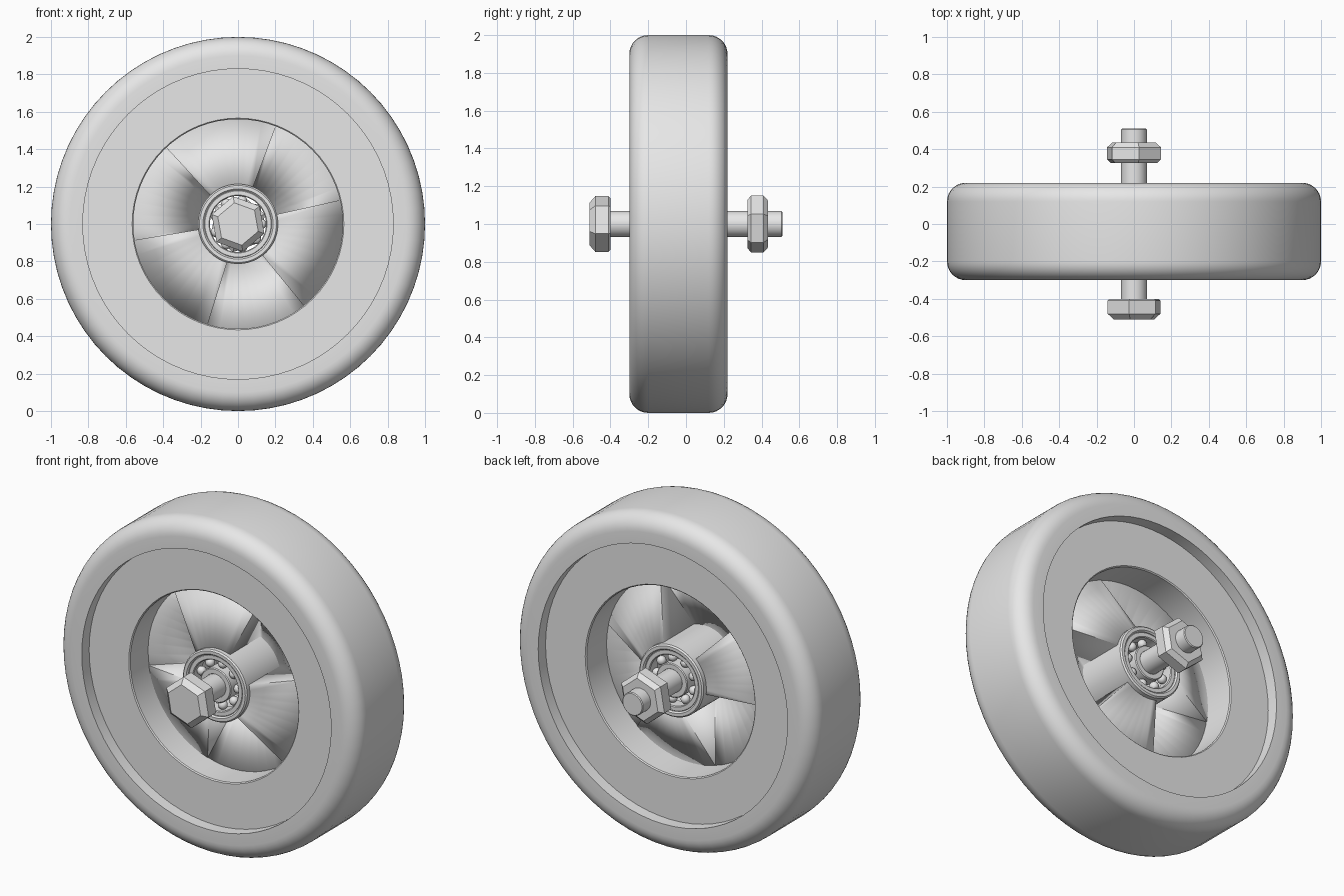
import bpy, bmesh
from math import cos, sin, radians, tau, pi

cube = bpy.data.objects.get("Cube")
if cube:
    bpy.data.objects.remove(cube, do_unlink=True)

grey = bpy.data.materials.new("plain_grey")
grey.use_nodes = True
grey.diffuse_color = (0.8, 0.8, 0.8, 1)
grey.node_tree.nodes["Principled BSDF"].inputs["Base Color"].default_value = (0.8, 0.8, 0.8, 1)

AXLE_Z = 1.0
MID = -0.04  # middle plane of the wheel


def polar(r, angle, y):
    return (r * cos(angle), y, AXLE_Z + r * sin(angle))


def finish(bm, name, smooth=True):
    bmesh.ops.remove_doubles(bm, verts=bm.verts, dist=0.0001)
    bmesh.ops.recalc_face_normals(bm, faces=bm.faces)
    mesh = bpy.data.meshes.new(name)
    bm.to_mesh(mesh)
    bm.free()
    mesh.materials.append(grey)
    obj = bpy.data.objects.new(name, mesh)
    bpy.context.collection.objects.link(obj)
    bpy.ops.object.select_all(action="DESELECT")
    obj.select_set(True)
    bpy.context.view_layer.objects.active = obj
    if smooth:
        bpy.ops.object.shade_smooth_by_angle(angle=radians(30))
    return obj


def lathe(name, profile, segments, phase=0.0, closed=True, smooth=True):
    """Turn a profile of (radius, y) points around the axle."""
    bm = bmesh.new()
    rings = [[bm.verts.new(polar(r, phase + tau * i / segments, y)) for r, y in profile]
             for i in range(segments)]
    count = len(profile)
    for i in range(segments):
        a, b = rings[i], rings[(i + 1) % segments]
        for j in range(count if closed else count - 1):
            k = (j + 1) % count
            corners = [a[j], a[k], b[k], b[j]]
            # Collapse the quads that touch the axle
            if profile[j][0] == 0 and profile[k][0] == 0:
                continue
            if profile[j][0] == 0:
                corners = [a[j], a[k], b[k]]
            elif profile[k][0] == 0:
                corners = [a[j], a[k], b[j]]
            bm.faces.new(corners)
    return finish(bm, name, smooth)


def tube(name, inner, outer, half, bevel, centre=MID, segments=48):
    """Ring with bevelled edges."""
    side = [(inner, half - bevel), (inner + bevel, half),
            (outer - bevel, half), (outer, half - bevel)]
    profile = [(r, centre + y) for r, y in side]
    profile += [(r, centre - y) for r, y in reversed(side)]
    return lathe(name, profile, segments)


# Tyre with rounded shoulders
shoulder, half_width = 0.1, 0.26
corner = [(1 - shoulder + shoulder * sin(t * pi / 16),
           half_width - shoulder + shoulder * cos(t * pi / 16)) for t in range(9)]
front = [(0.83, half_width)] + corner
lathe("tyre", [(r, MID + y) for r, y in front]
      + [(r, MID - y) for r, y in reversed(front)], 72)

# Recessed rim ring
tube("rim", 0.56, 0.84, 0.19, 0.006, segments=64)

# Web of six alternating cone sectors joined by triangular walls
edges = [13, 69, 133, 189, 253, 309, 373]
steps = 8
bm = bmesh.new()
first = previous = None
for n in range(6):
    hub_y = MID + (0.15 if n % 2 == 0 else -0.15)
    columns = []
    for s in range(steps + 1):
        angle = radians(edges[n] + (edges[n + 1] - edges[n]) * s / steps)
        columns.append((bm.verts.new(polar(0.2, angle, hub_y)),
                        bm.verts.new(polar(0.565, angle, MID - 0.01))))
    for a, b in zip(columns, columns[1:]):
        bm.faces.new((a[0], a[1], b[1], b[0]))
    if previous:
        bm.faces.new((previous[0], previous[1], columns[0][0]))
    else:
        first = columns[0]
    previous = columns[-1]
bm.faces.new((previous[0], previous[1], first[0]))
web = finish(bm, "web")
solid = web.modifiers.new("thickness", "SOLIDIFY")
solid.thickness = 0.014
solid.offset = 0

# Hub tube
tube("hub", 0.18, 0.214, 0.185, 0.008)

# A ball bearing at each end of the hub
for label, y in (("front", MID - 0.135), ("back", MID + 0.135)):
    tube(label + "_outer_race", 0.15, 0.182, 0.04, 0.005, y)
    tube(label + "_inner_race", 0.065, 0.102, 0.04, 0.005, y)
    bm = bmesh.new()
    for i in range(9):
        ball = bmesh.ops.create_uvsphere(bm, u_segments=16, v_segments=10, radius=0.027)
        bmesh.ops.translate(bm, verts=ball["verts"], vec=polar(0.126, tau * i / 9, y))
    finish(bm, label + "_bearing_balls")

# Axle bolt: shaft, head and nut
lathe("bolt_shaft", [(0, -0.45), (0.069, -0.45), (0.069, 0.505), (0.064, 0.51), (0, 0.51)],
      32, closed=False)
lathe("bolt_head", [(0, -0.51), (0.115, -0.51), (0.15, -0.48), (0.15, -0.41),
                    (0.14, -0.4), (0, -0.4)],
      6, radians(40), closed=False, smooth=False)
lathe("nut", [(0, 0.325), (0.13, 0.325), (0.153, 0.345), (0.153, 0.41),
              (0.125, 0.435), (0, 0.435)],
      6, radians(20), closed=False, smooth=False)
